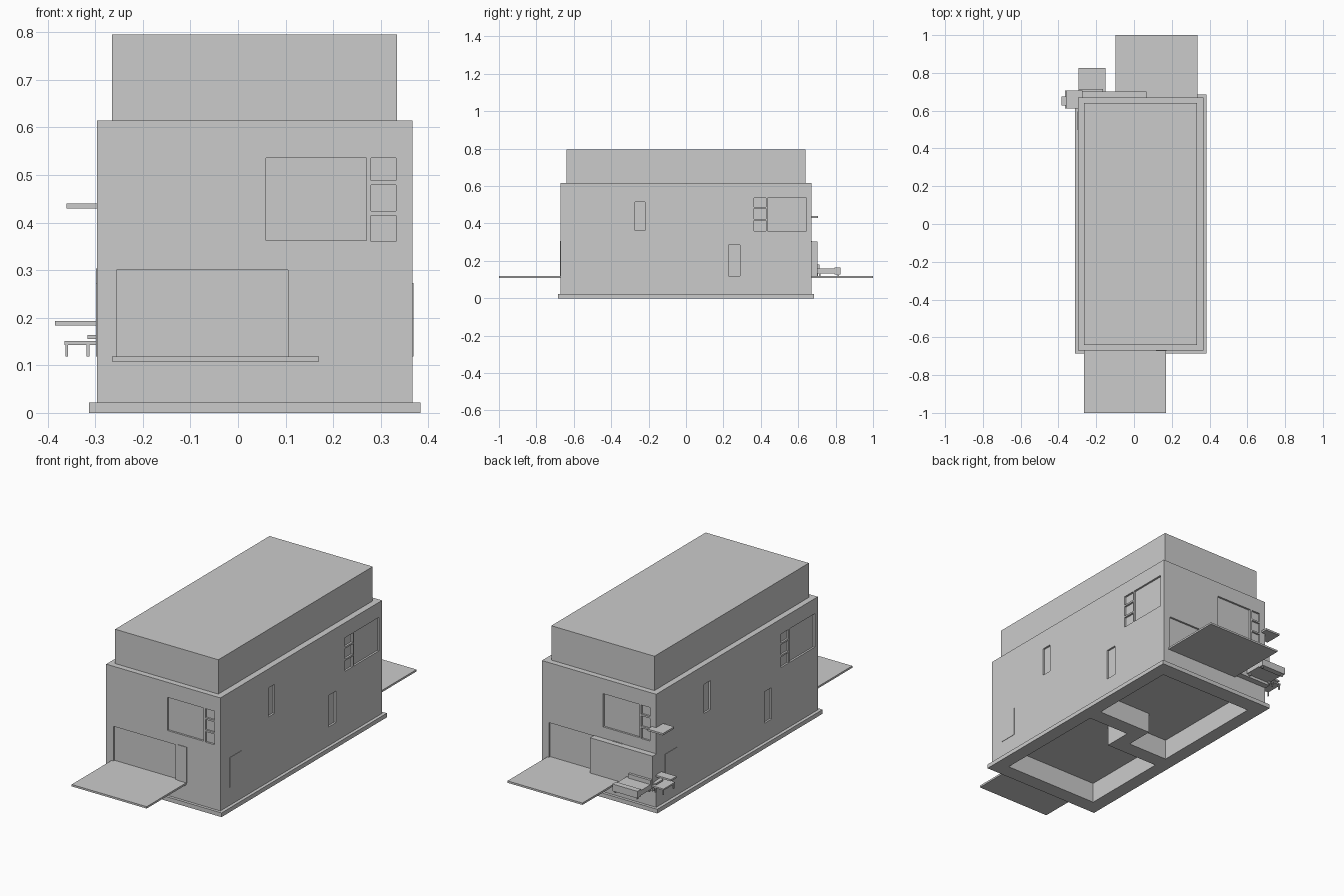
import bpy, bmesh

if "Cube" in bpy.data.objects:
    bpy.data.objects.remove(bpy.data.objects["Cube"])

CX2 = 0.071  # twice the x of the building's half-turn axis


def build(name, prisms):
    """prisms: list of (xy outline, z0, z1) joined in one object"""
    bm = bmesh.new()
    for pts, z0, z1 in prisms:
        f = bm.faces.new([bm.verts.new((x, y, z0)) for x, y in pts])
        ext = bmesh.ops.extrude_face_region(bm, geom=[f])["geom"]
        bmesh.ops.translate(bm, vec=(0, 0, z1 - z0),
                            verts=[v for v in ext if isinstance(v, bmesh.types.BMVert)])
    bmesh.ops.recalc_face_normals(bm, faces=bm.faces)
    me = bpy.data.meshes.new(name)
    bm.to_mesh(me)
    bm.free()
    ob = bpy.data.objects.new(name, me)
    bpy.context.collection.objects.link(ob)
    return ob


def block(x0, x1, y0, y1, z0, z1):
    return ([(x0, y0), (x1, y0), (x1, y1), (x0, y1)], z0, z1)


def box(name, *b):
    return build(name, [block(*b)])


def turned(prism):
    pts, z0, z1 = prism
    return ([(CX2 - x, -y) for x, y in pts], z0, z1)


def cut(ob, cutter):
    m = ob.modifiers.new("cut", 'BOOLEAN')
    m.operation, m.solver, m.object = 'DIFFERENCE', 'EXACT', cutter
    cutter.hide_render = True
    cutter.hide_set(True)


# main masses
base = box("base_plinth", -0.313, 0.384, -0.685, 0.685, 0, 0.022)
body = box("main_walls", -0.296, 0.367, -0.67, 0.67, 0.022, 0.615)
box("upper_storey", -0.265, 0.334, -0.64, 0.64, 0.615, 0.795)

# underside hollows, separated by a stepped dividing wall
pits = build("foundation_cutter", [
    ([(-0.24, -0.605), (0.312, -0.605), (0.312, 0.03), (0.07, 0.03),
      (0.07, -0.12), (-0.24, -0.12)], -0.05, 0.108),
    ([(-0.24, -0.04), (-0.005, -0.04), (-0.005, 0.112), (0.312, 0.112),
      (0.312, 0.6), (-0.24, 0.6)], -0.05, 0.108)])
cut(base, pits)
cut(body, pits)

# shallow recesses for doors and windows; each wall repeats on the opposite one
D = 0.01
panes = [(0.36, 0.415), (0.424, 0.479), (0.488, 0.536)]
front = [(-0.255, 0.105, 0.118, 0.30), (0.059, 0.27, 0.362, 0.536)]
front += [(0.28, 0.332, a, b) for a, b in panes]
side = [(-0.272, -0.22, 0.363, 0.515), (0.228, 0.288, 0.12, 0.285),
        (0.437, 0.645, 0.36, 0.536)]
side += [(0.363, 0.428, a, b) for a, b in panes]
holes = [block(a, b, -0.72, -0.67 + D, c, d) for a, b, c, d in front]
holes += [block(0.367 - D, 0.42, a, b, c, d) for a, b, c, d in side]
cut(body, build("opening_cutter", holes + [turned(h) for h in holes]))

# terraces and raised door leaves, front and back
for name, prism in [
        ("terrace", block(-0.265, 0.17, -1.0, -0.66, 0.108, 0.118)),
        ("entry_door", block(0.117, 0.172, -0.673, -0.66, 0.118, 0.305)),
        ("side_door", block(0.36, 0.369, -0.595, -0.497, 0.118, 0.273))]:
    build("front_" + name, [prism])
    build("back_" + name, [turned(prism)])

# back wall panel, corner canopy and shelf
box("back_panel", -0.298, 0.065, 0.665, 0.702, 0.118, 0.303)
box("corner_canopy", -0.36, -0.272, 0.612, 0.706, 0.43, 0.44)
box("corner_shelf", -0.385, -0.29, 0.627, 0.675, 0.184, 0.193)

# bench
box("bench_seat", -0.295, -0.15, 0.702, 0.815, 0.132, 0.158)
box("bench_back", -0.295, -0.165, 0.702, 0.715, 0.132, 0.18)
box("bench_front_rail", -0.295, -0.15, 0.795, 0.825, 0.128, 0.165)
build("bench_legs", [block(x, x + 0.008, y, y + 0.008, 0.118, 0.132)
                     for x in (-0.29, -0.163) for y in (0.71, 0.81)])

# small table
box("table_top", -0.365, -0.272, 0.612, 0.708, 0.143, 0.151)
build("table_legs", [block(x, x + 0.006, y, y + 0.006, 0.118, 0.143)
                     for x in (-0.363, -0.318) for y in (0.615, 0.7)])
box("stool_post", -0.316, -0.296, 0.64, 0.7, 0.155, 0.164)
